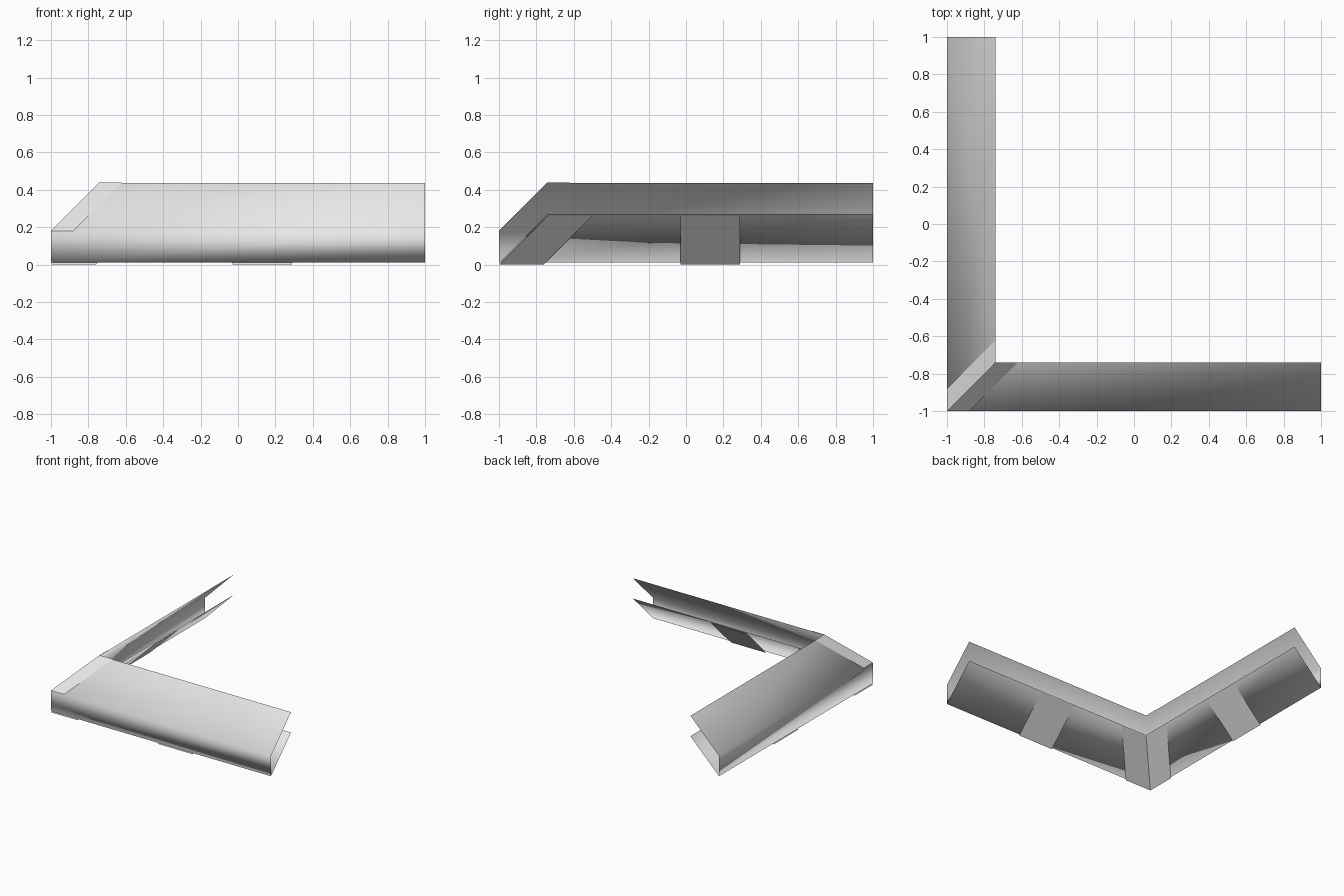
import bpy

if "Cube" in bpy.data.objects:
    bpy.data.objects.remove(bpy.data.objects["Cube"], do_unlink=True)

grey = bpy.data.materials.new("light_grey")
grey.use_nodes = True
grey.diffuse_color = (0.8, 0.8, 0.8, 1)
grey.node_tree.nodes["Principled BSDF"].inputs["Base Color"].default_value = (0.8, 0.8, 0.8, 1)

DEPTH = 0.26      # how far the flanges lean inwards (and up)
WALL_LOW, WALL_HIGH = 0.01, 0.177


def add_mesh(name, verts, faces, smooth=False):
    mesh = bpy.data.meshes.new(name)
    mesh.from_pydata(verts, [], faces)
    mesh.materials.append(grey)
    mesh.polygons.foreach_set("use_smooth", [smooth] * len(faces))
    obj = bpy.data.objects.new(name, mesh)
    bpy.context.collection.objects.link(obj)
    return obj


# Folded sheet swept round the mitred corner: upper flange, wall, lower flange
profile = [(DEPTH, WALL_HIGH + DEPTH), (0, WALL_HIGH), (0, WALL_LOW), (DEPTH, WALL_LOW + DEPTH)]
verts, faces = [], []
for inset, z in profile:
    edge = inset - 1
    verts += [(edge, 1, z), (edge, edge, z), (1, edge, z)]
for i in range(3):
    for j in range(2):
        top, low = i * 3 + j, i * 3 + j + 3
        faces.append((low, low + 1, top + 1, top))
add_mesh("corner_trim", verts, faces, smooth=True)


def plate(name, start, end, z, shear, faces_up):
    """Thin sloping plate on each arm; shear follows the mitre."""
    for side in ("front", "right"):
        pts = [(start, -1, z), (end, -1, z),
               (end + shear, DEPTH - 1, z + DEPTH), (start + shear, DEPTH - 1, z + DEPTH)]
        flip = not faces_up
        if side == "right":
            pts = [(y, x, h) for x, y, h in pts]
            flip = not flip
        add_mesh(f"{side}_{name}", pts, [(3, 2, 1, 0) if flip else (0, 1, 2, 3)])


# Cover strips over the mitre, and backing plates below the lower flange
plate("mitre_cover", -1, -0.88, WALL_HIGH + 0.003, DEPTH, True)
plate("corner_backing", -1, -0.76, 0, DEPTH, False)
plate("middle_backing", -0.03, 0.29, 0, 0, False)
